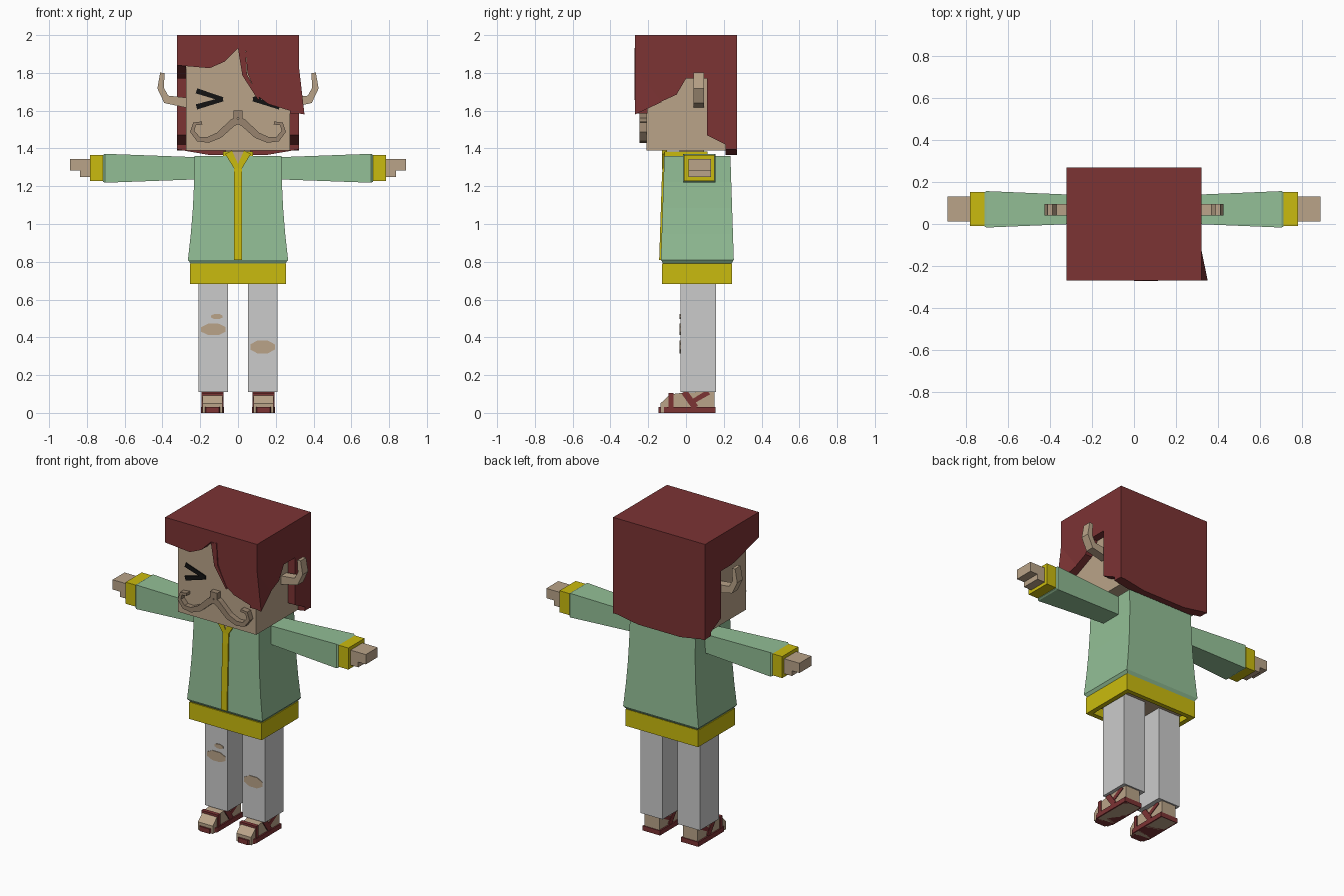
import bpy, bmesh
from math import cos, sin, tau
from mathutils import Vector

default_cube = bpy.data.objects.get("Cube")
if default_cube:
    bpy.data.objects.remove(default_cube, do_unlink=True)


def material(name, hex_colour):
    channels = [value / 255 for value in bytes.fromhex(hex_colour)]
    linear = [((c + .055) / 1.055) ** 2.4 for c in channels] + [1]
    mat = bpy.data.materials.new(name)
    mat.use_nodes = True
    mat.diffuse_color = linear
    mat.node_tree.nodes["Principled BSDF"].inputs["Base Color"].default_value = linear
    return mat


skin = material("skin", "baa489")
whisker = material("whisker_brown", "98846e")
red = material("dark_red", "7c3334")
green = material("soft_green", "93bf96")
yellow = material("mustard_yellow", "cabb0e")
grey = material("light_grey", "cbcbcb")
black = material("black", "121212")


def finish(name, mat, bm, mirror):
    bmesh.ops.recalc_face_normals(bm, faces=bm.faces)
    mesh = bpy.data.meshes.new(name)
    bm.to_mesh(mesh)
    bm.free()
    mesh.materials.append(mat)
    part = bpy.data.objects.new(name, mesh)
    bpy.context.scene.collection.objects.link(part)
    if mirror:
        part.modifiers.new("Mirror", 'MIRROR').use_mirror_merge = False


def skin_loops(name, mat, loops, mirror):
    """Bridge a row of matching outlines and cap both ends."""
    bm = bmesh.new()
    rows = [[bm.verts.new(point) for point in loop] for loop in loops]
    for a, b in zip(rows, rows[1:]):
        for i in range(len(a)):
            bm.faces.new((a[i - 1], a[i], b[i], b[i - 1]))
    bm.faces.new(rows[0])
    bm.faces.new(rows[-1])
    finish(name, mat, bm, mirror)


def place(axis, depth, u, v):
    return {'x': (depth, u, v), 'y': (u, depth, v), 'z': (u, v, depth)}[axis]


def loft(name, mat, axis, rings, mirror=False):
    """Rings are rectangles: position, centre u, centre v, half u, half v."""
    corners = ((-1, -1), (1, -1), (1, 1), (-1, 1))
    loops = [[place(axis, pos, u + i * hu, v + j * hv) for i, j in corners]
             for pos, u, v, hu, hv in rings]
    skin_loops(name, mat, loops, mirror)


def box(name, mat, x, y, z, width, depth, height, mirror=False):
    ends = (z - height / 2, z + height / 2)
    loft(name, mat, 'z', [(end, x, y, width / 2, depth / 2) for end in ends], mirror)


def prism(name, mat, axis, start, end, outline, mirror=False):
    loops = [[place(axis, pos, u, v) for u, v in outline] for pos in (start, end)]
    skin_loops(name, mat, loops, mirror)


def ribbon(name, mat, axis, start, end, path, thick, tip, mirror=True):
    """Give a flat path a half thickness that tapers to the tip."""
    path = [Vector(point) for point in path]
    last = len(path) - 1
    left, right = [], []
    for i, point in enumerate(path):
        along = (path[min(i + 1, last)] - path[max(i - 1, 0)]).normalized()
        offset = along.orthogonal() * (thick + (tip - thick) * i / last)
        left.append(point + offset)
        right.append(point - offset)
    prism(name, mat, axis, start, end, left + right[::-1], mirror)


def tear(name, x, z, width, height):
    """Flat eight-sided hole in the trousers."""
    angles = [tau * (i + .5) / 8 for i in range(8)]
    prism(name, skin, 'y', -.034, -.028,
          [(x + width / 2 * cos(a), z + height / 2 * sin(a)) for a in angles])


# Head and ears
head_half, hair_half, hair_depth = .275, .323, .27
box("head", skin, 0, 0, 1.66, head_half * 2, .42, .54)
box("neck", skin, 0, .03, 1.37, .13, .13, .06)
ribbon("ear", skin, 'y', .04, .095,
       [(.26, 1.64), (.38, 1.66), (.41, 1.72), (.4, 1.8)], .027, .012)


# Hair: cap, side panels, back panel and fringe
def hair_side(name, inner, outer, front_z, temple_z):
    prism(name, red, 'x', inner, outer,
          [(-hair_depth, front_z), (-.05, temple_z), (0, 1.77), (.11, 1.77), (.11, 1.47),
           (hair_depth, 1.39), (hair_depth, 1.98), (-hair_depth, 1.98)])


hair_side("hair_side_right", -hair_half, -head_half, 1.84, 1.78)
hair_side("hair_side_left", head_half, hair_half, 1.585, 1.685)
box("hair_top", red, 0, 0, 1.965, hair_half * 2, hair_depth * 2, .07)
prism("hair_back", red, 'y', .21, hair_depth,
      [(-hair_half, 1.98), (-hair_half, 1.395), (-.15, 1.365), (.15, 1.365),
       (hair_half, 1.395), (hair_half, 1.98)])
prism("fringe", red, 'y', -hair_depth, -.205,
      [(-hair_half, 1.98), (-hair_half, 1.84), (-.15, 1.825), (-.07, 1.86), (0, 1.93),
       (.04, 1.93), (.05, 1.8), (.1, 1.68), (.16, 1.635), (hair_half, 1.585),
       (hair_half, 1.98)])
ribbon("fringe_strand", red, 'y', -.273, -.23,
       [(.02, 1.93), (.035, 1.79), (.11, 1.66)], .02, .005, False)
bm = bmesh.new()
for x, y, z in ((hair_half, -hair_depth, 1.83), (hair_half, -.13, 1.645),
                (.352, -hair_depth, 1.58), (hair_half, -hair_depth, 1.585)):
    bm.verts.new((x, y, z))
bmesh.ops.convex_hull(bm, input=bm.verts[:])
finish("fringe_tip", red, bm, False)

# Squinting eyes, nose and curled moustache
for name, slope in (("upper_eye_stroke", .045), ("lower_eye_stroke", -.04)):
    ribbon(name, black, 'y', -.217, -.209,
           [(.08, 1.66), (.22, 1.66 + slope)], .011, .014)
box("nose", whisker, 0, -.22, 1.58, .05, .05, .04)
ribbon("moustache", whisker, 'y', -.245, -.205,
       [(0, 1.55), (.03, 1.535), (.1, 1.47), (.16, 1.445), (.21, 1.45),
        (.242, 1.49), (.23, 1.53), (.19, 1.535)], .021, .008)

# Flared jacket and the zip that follows its front
jacket, zip_rings = [], []
for flare in (0, .25, .5, .75, 1):
    z, half = 1.36 - .55 * flare, .175 + .018 * flare
    jacket.append((z, 0, .06, .23 + .035 * flare ** 2, half))
    zip_rings.append((min(z, 1.31), 0, .06 - half, .021, .009))
jacket.append((.79, 0, .06, .25, .18))
loft("jacket", green, 'z', jacket)
loft("zip", yellow, 'z', zip_rings)

# Open collar
box("collar", yellow, 0, 0, 1.365, .16, .23, .035)
prism("neck_opening", skin, 'y', -.122, -.11, [(-.04, 1.383), (.04, 1.383), (0, 1.3)])
ribbon("collar_edge", yellow, 'y', -.127, -.1, [(.005, 1.295), (.05, 1.38)], .014, .02)

# Hollow hem band with the hips inside
loft("hem_band", yellow, 'z',
     [(z, 0, .058, .255 - inset, .185 - inset)
      for z, inset in ((.79, 0), (.683, 0), (.683, .03), (.74, .03))])
box("hips", skin, 0, .06, .73, .42, .24, .04)

# Arms
loft("sleeve", green, 'x',
     [(x, .07, 1.295, half, half * .88)
      for x, half in ((.2, .066), (.705, .087), (.715, .08))], True)
box("cuff", yellow, .748, .071, 1.297, .07, .162, .137, True)
box("fingers", skin, .835, .072, 1.313, .11, .12, .062, True)
box("palm", skin, .808, .072, 1.266, .058, .12, .034, True)

# Legs with torn knees
box("trouser_leg", grey, .131, .065, .42, .157, .19, .62, True)
tear("right_knee_tear", -.13, .442, .14, .066)
tear("right_small_tear", -.112, .51, .065, .03)
tear("left_knee_tear", .13, .349, .14, .074)

# Feet and sandals
loft("foot", skin, 'y',
     [(y, .135, top / 2, .052, top / 2)
      for y, top in ((.15, .115), (-.03, .105), (-.085, .098), (-.135, .05))], True)
loft("sandal_sole", red, 'y',
     [(y, .135, .015, half, .015)
      for y, half in ((.155, .061), (-.1, .061), (-.145, .035))], True)
box("toe_strap", red, .135, -.08, .065, .116, .025, .08, True)
ribbon("instep_strap", red, 'x', .077, .193, [(-.01, .112), (.05, .028)], .017, .017)
ribbon("heel_strap", red, 'x', .079, .191, [(.035, .06), (.12, .11)], .012, .014)
